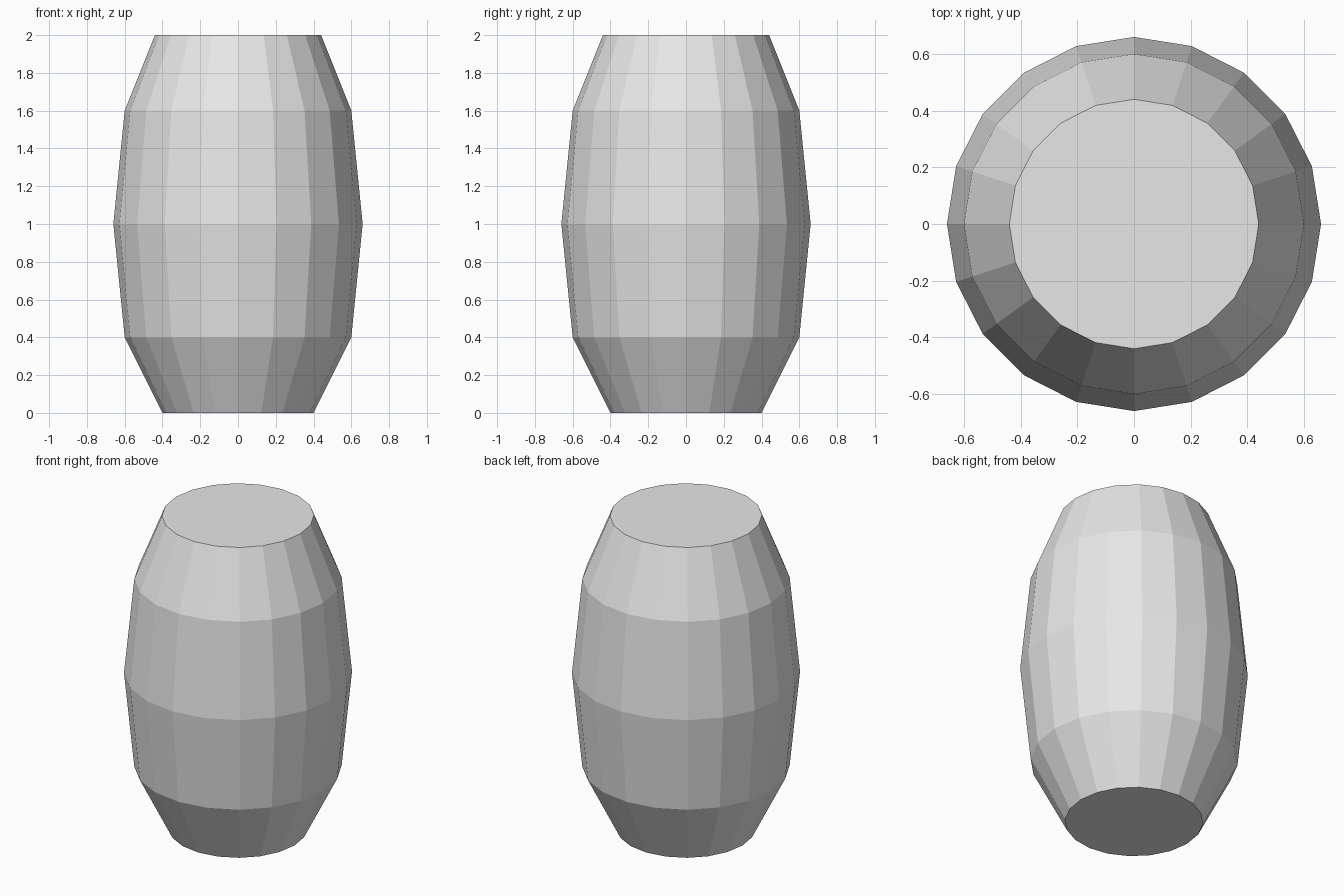
import bpy
import bmesh
from math import cos, sin, tau

SIDES = 20
# Radius and height of each ring, bottom to top
PROFILE = [(0.40, 0.0), (0.60, 0.4), (0.66, 1.0), (0.60, 1.6), (0.44, 2.0)]

cube = bpy.data.objects.get("Cube")
if cube:
    bpy.data.objects.remove(cube, do_unlink=True)


def make_material(name, colour):
    mat = bpy.data.materials.new(name)
    mat.use_nodes = True
    mat.diffuse_color = colour
    mat.node_tree.nodes["Principled BSDF"].inputs["Base Color"].default_value = colour
    return mat


# Barrel body: stacked rings joined by flat staves, closed at both ends
bm = bmesh.new()
angles = [tau * i / SIDES for i in range(SIDES)]
rings = [[bm.verts.new((r * cos(a), r * sin(a), z)) for a in angles]
         for r, z in PROFILE]
for lower, upper in zip(rings, rings[1:]):
    for i in range(SIDES):
        j = (i + 1) % SIDES
        bm.faces.new((lower[i], lower[j], upper[j], upper[i]))

# Bottom and lid
bm.faces.new(rings[0][::-1])
bm.faces.new(rings[-1])

mesh = bpy.data.meshes.new("barrel")
bm.to_mesh(mesh)
bm.free()
mesh.materials.append(make_material("light grey", (0.8, 0.8, 0.8, 1.0)))
barrel = bpy.data.objects.new("barrel", mesh)
bpy.context.collection.objects.link(barrel)
